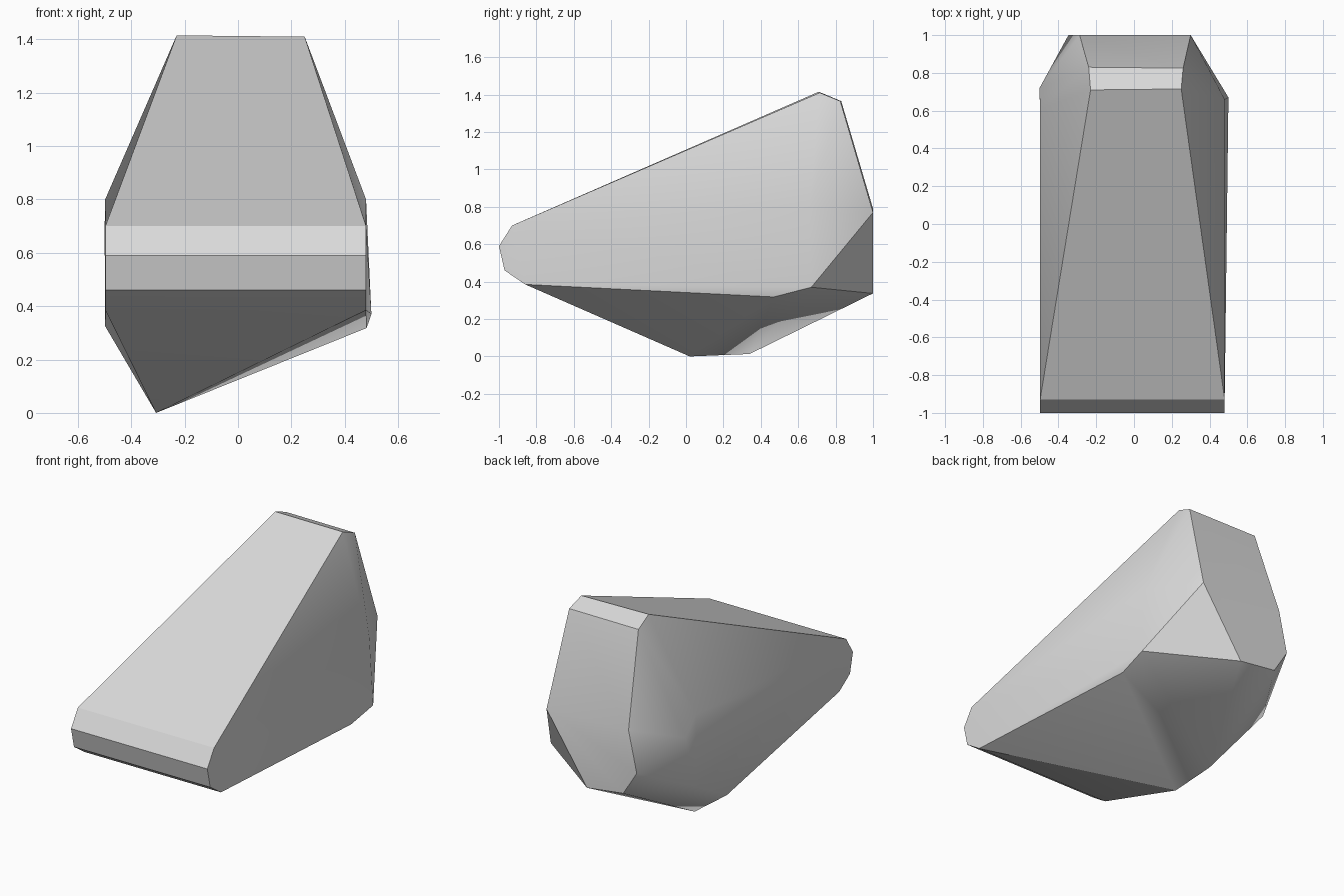
import bpy, bmesh, math

cube = bpy.data.objects.get("Cube")
if cube:
    bpy.data.objects.remove(cube, do_unlink=True)

# Stone material
stone = bpy.data.materials.new("stone grey")
stone.use_nodes = True
GREY = (0.7, 0.7, 0.7, 1.0)
stone.diffuse_color = GREY
stone.node_tree.nodes["Principled BSDF"].inputs["Base Color"].default_value = GREY

# Front lip: a rounded (y, z) profile carried across the full width
lip_profile = [(-0.93, 0.70), (-1.0, 0.59), (-0.97, 0.46), (-0.86, 0.385)]
corners = [(x, y, z) for x in (-0.497, 0.48) for y, z in lip_profile]

# Narrow crest at the top
corners += [(-0.23, 0.71, 1.415), (0.25, 0.715, 1.41),
            (-0.24, 0.83, 1.365), (0.26, 0.825, 1.365)]

# Upright back face
corners += [(0.30, 1.0, 0.77), (-0.288, 1.0, 0.79), (-0.347, 1.0, 0.525),
            (-0.25, 1.0, 0.37), (0.01, 1.0, 0.337)]

# Flank with +x corners, then flank with -x corners
corners += [(0.48, 0.66, 0.80), (0.50, 0.67, 0.37), (0.482, 0.47, 0.318)]
corners += [(-0.498, 0.61, 0.80), (-0.50, 0.72, 0.69), (-0.498, 0.60, 0.325)]

# Off-centre keel underneath
corners += [(-0.307, 0.02, 0.0), (-0.30, 0.34, 0.013)]

# Wrap the corners in a convex skin
bm = bmesh.new()
for co in corners:
    bm.verts.new(co)
hull = bmesh.ops.convex_hull(bm, input=bm.verts)
loose = {g for g in hull["geom_interior"] + hull["geom_unused"]
         if isinstance(g, bmesh.types.BMVert)}
bmesh.ops.delete(bm, geom=list(loose), context='VERTS')
bmesh.ops.dissolve_limit(bm, angle_limit=math.radians(1.5),
                         verts=bm.verts, edges=bm.edges)
bmesh.ops.recalc_face_normals(bm, faces=bm.faces)

mesh = bpy.data.meshes.new("rock")
bm.to_mesh(mesh)
bm.free()
mesh.materials.append(stone)
rock = bpy.data.objects.new("rock", mesh)
bpy.context.collection.objects.link(rock)

# Soft shallow creases, crisp main edges
bpy.ops.object.select_all(action='DESELECT')
rock.select_set(True)
bpy.context.view_layer.objects.active = rock
bpy.ops.object.shade_smooth_by_angle(angle=math.radians(30))
